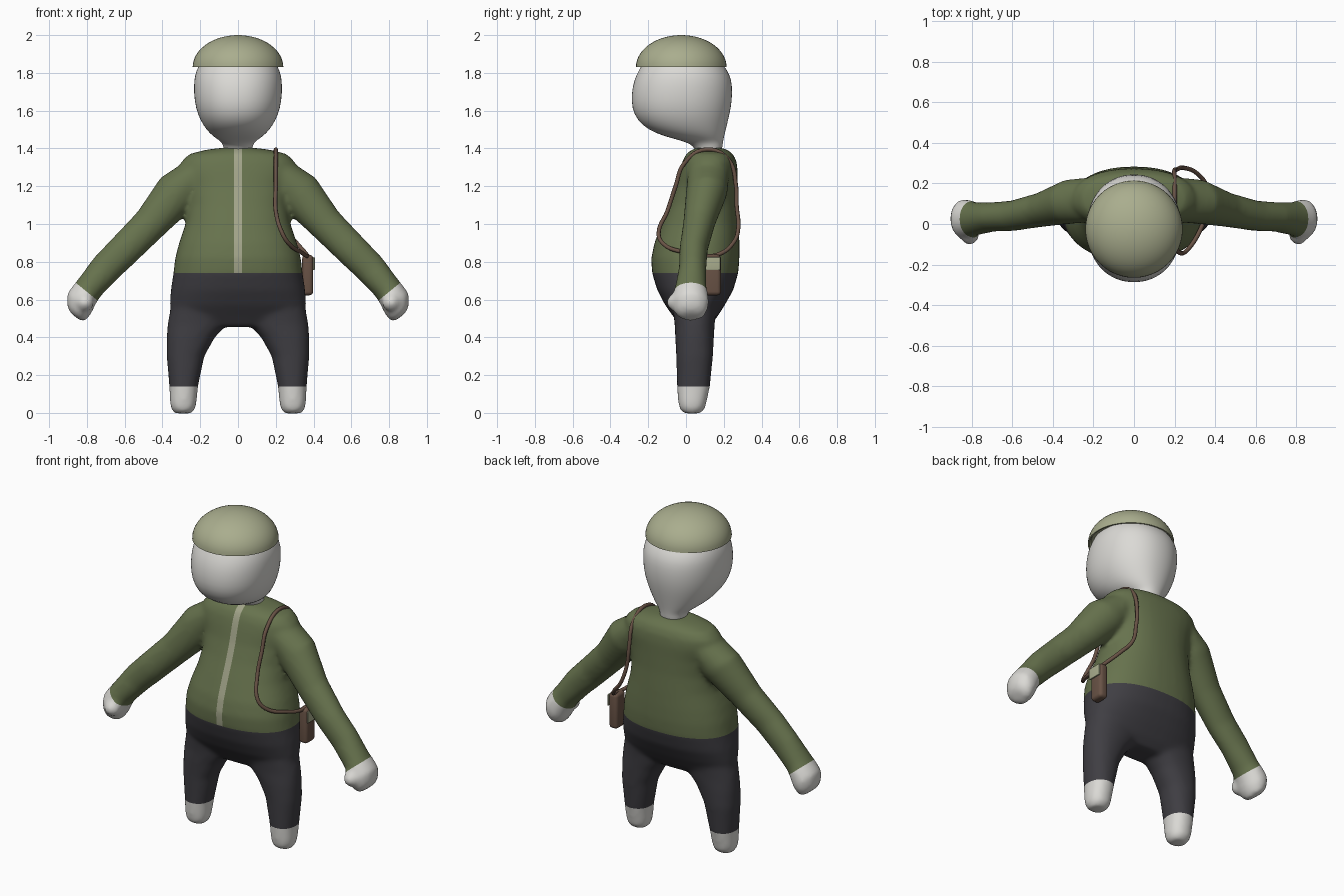
import bpy, bmesh, math
from mathutils import Vector

if "Cube" in bpy.data.objects:
    bpy.data.objects.remove(bpy.data.objects["Cube"])


def material(name, rgb):
    m = bpy.data.materials.new(name)
    m.use_nodes = True
    m.diffuse_color = (*rgb, 1)
    m.node_tree.nodes["Principled BSDF"].inputs["Base Color"].default_value = (*rgb, 1)
    return m


WHITE = material("pale skin", (0.71, 0.70, 0.67))
GREEN = material("olive jacket", (0.135, 0.17, 0.075))
PANTS = material("charcoal trousers", (0.05, 0.048, 0.056))
SAGE = material("sage cap", (0.40, 0.42, 0.27))
ZIP = material("zip beige", (0.36, 0.37, 0.25))
BROWN = material("brown leather", (0.14, 0.085, 0.06))


def loft(bm, rings, power=2.0, tilt=0.0, side=1, segs=40):
    """Closed skin through rings of (x, y, z, half width, half depth)."""
    loops = []
    for x, y, z, rx, ry in rings:
        loop = []
        for i in range(segs):
            a = math.tau * i / segs
            c, s = math.cos(a), math.sin(a)
            u = math.copysign(abs(c) ** (2 / power), c) * rx
            v = math.copysign(abs(s) ** (2 / power), s) * ry
            p = (side * (x + u * math.cos(tilt)), y + v, z + u * math.sin(tilt))
            loop.append(bm.verts.new(p))
        loops.append(loop)
    for a, b in zip(loops, loops[1:]):
        for i in range(segs):
            j = (i + 1) % segs
            bm.faces.new((a[i], a[j], b[j], b[i]))
    bm.faces.new(loops[0])
    bm.faces.new(loops[-1])


def upright(rows):
    """Rows of (z, centre x, half width, front y, back y) become rings."""
    return [(x, (f + b) / 2, z, w, (b - f) / 2) for z, x, w, f, b in rows]


def finish(name, bm, *mats):
    bmesh.ops.recalc_face_normals(bm, faces=bm.faces)
    mesh = bpy.data.meshes.new(name)
    bm.to_mesh(mesh)
    bm.free()
    ob = bpy.data.objects.new(name, mesh)
    bpy.context.collection.objects.link(ob)
    for m in mats:
        mesh.materials.append(m)
    return ob


def bake(ob):
    """Replace the object's mesh by its modified result."""
    bpy.context.view_layer.update()
    dg = bpy.context.evaluated_depsgraph_get()
    mesh = bpy.data.meshes.new_from_object(ob.evaluated_get(dg))
    ob.modifiers.clear()
    ob.data = mesh


def smooth(ob, angle=50):
    bpy.ops.object.select_all(action="DESELECT")
    ob.select_set(True)
    bpy.context.view_layer.objects.active = ob
    bpy.ops.object.shade_smooth_by_angle(angle=math.radians(angle))


# Body: torso, legs, arms and hands, blended into one skin
bm = bmesh.new()
loft(bm, upright([
    (.455, 0, .22, -.03, .12), (.50, 0, .345, -.06, .16), (.57, 0, .362, -.11, .205),
    (.65, 0, .356, -.152, .25), (.74, 0, .342, -.18, .277), (.82, 0, .333, -.184, .283),
    (.90, 0, .312, -.167, .283), (1.0, 0, .278, -.13, .28), (1.1, 0, .262, -.09, .275),
    (1.2, 0, .27, -.055, .274), (1.28, 0, .30, -.035, .274), (1.33, 0, .30, -.02, .268),
    (1.37, 0, .26, 0, .25), (1.393, 0, .17, .03, .22), (1.403, 0, .09, .05, .19)]), 2.3)
arm = [(.20, .12, 1.28, .09, .11), (.32, .11, 1.17, .118, .11), (.46, .07, 1.005, .094, .085),
       (.60, .04, .865, .089, .075), (.70, .035, .765, .085, .073), (.785, .025, .665, .075, .083),
       (.81, .025, .63, .077, .092), (.84, .025, .58, .083, .098), (.856, .025, .53, .066, .082),
       (.865, .025, .512, .035, .05)]
leg = upright([
    (-.003, .29, .045, -.01, .075), (.02, .29, .064, -.035, .1), (.06, .29, .071, -.042, .11),
    (.14, .2875, .076, -.048, .127), (.30, .278, .1, -.052, .143), (.40, .25, .128, -.057, .148),
    (.47, .215, .158, -.06, .152), (.55, .2, .158, -.07, .16)])
for side in (1, -1):
    loft(bm, arm, tilt=math.radians(40), side=side)
    loft(bm, leg, 2.2, side=side)
    thumb = bmesh.ops.create_icosphere(bm, subdivisions=3, radius=.048)["verts"]
    bmesh.ops.translate(bm, verts=thumb, vec=(side * .81, -.055, .585))
body = finish("body", bm)
remesh = body.modifiers.new("blend", "REMESH")
remesh.mode = "VOXEL"
remesh.voxel_size = .014
relax = body.modifiers.new("relax", "SMOOTH")
relax.factor = .5
relax.iterations = 10
bake(body)

# Clothing borders are cut into the skin, then coloured by region
bm = bmesh.new()
bm.from_mesh(body.data)
WRIST = Vector((.805, 0, .645))


def cut(co, no, keep):
    faces = [f for f in bm.faces if keep(f.calc_center_median())]
    geom = set(faces)
    for f in faces:
        geom.update(f.edges, f.verts)
    bmesh.ops.bisect_plane(bm, geom=list(geom), plane_co=co, plane_no=no, dist=1e-5)


for z in (.14, .74):
    cut((0, 0, z), (0, 0, 1), lambda c: abs(c.x) < .5)
for side in (1, -1):
    cut((side * WRIST.x, 0, WRIST.z), (side * .63, 0, -.77), lambda c: c.x * side > .6)
    cut((side * .02, 0, 0), (1, 0, 0), lambda c: abs(c.x) < .1 and c.y < .12 and c.z > .7)


def region(c):
    if abs(c.x) > .5:
        past = (abs(c.x) - WRIST.x) * .63 - (c.z - WRIST.z) * .77
        return 0 if past > 0 else 1
    if c.z < .74:
        return 0 if c.z < .14 else 2
    return 3 if abs(c.x) < .02 and c.y < .1 else 1


for f in bm.faces:
    f.material_index = region(f.calc_center_median())
bm.to_mesh(body.data)
bm.free()
body.data.materials.clear()
for m in (WHITE, GREEN, PANTS, ZIP):
    body.data.materials.append(m)
for f, old in zip(body.data.polygons, list(body.data.polygons)):
    f.material_index = region(f.center)
smooth(body, 80)

# Head with neck
bm = bmesh.new()
loft(bm, upright([
    (1.37, 0, .075, .05, .19), (1.41, 0, .075, .045, .192), (1.435, 0, .088, 0, .196),
    (1.455, 0, .118, -.08, .2), (1.48, 0, .15, -.16, .206), (1.52, 0, .183, -.232, .216),
    (1.58, 0, .214, -.277, .231), (1.65, 0, .231, -.291, .244), (1.73, 0, .235, -.284, .246),
    (1.79, 0, .229, -.264, .234), (1.84, 0, .209, -.235, .2), (1.90, 0, .17, -.2, .15),
    (1.95, 0, .09, -.1, .06)]), 2.15)
head = finish("head", bm, WHITE)
head.modifiers.new("round", "SUBSURF").levels = 1
bake(head)
smooth(head, 80)

# Domed cap with a recessed underside
bm = bmesh.new()
dome = [(0, -.025, 1.845, .222, .222), (0, -.025, 1.83, .232, .232)]
for i in range(14):
    a = math.radians(90) * i / 14
    dome.append((0, -.025, 1.83 + .17 * math.sin(a), .24 * math.cos(a), .24 * math.cos(a)))
dome.append((0, -.025, 2.0, .004, .004))
loft(bm, dome, segs=48)
smooth(finish("cap", bm, SAGE))

# Shoulder strap looping round the body to the bag
path = [(.20, .11, 1.395), (.20, -.01, 1.32), (.20, -.055, 1.2), (.20, -.098, 1.07),
        (.235, -.145, .95), (.27, -.12, .895), (.335, -.01, .85), (.365, .10, .83),
        (.362, .175, .84), (.31, .25, .90), (.245, .277, .98), (.21, .268, 1.1),
        (.20, .265, 1.2), (.20, .225, 1.34)]
curve = bpy.data.curves.new("shoulder_strap", "CURVE")
curve.dimensions = "3D"
curve.bevel_depth = .011
curve.bevel_resolution = 2
curve.resolution_u = 6
spline = curve.splines.new("BEZIER")
spline.bezier_points.add(len(path) - 1)
spline.use_cyclic_u = True
for point, co in zip(spline.bezier_points, path):
    point.co = co
    point.handle_left_type = point.handle_right_type = "AUTO"
curve.materials.append(BROWN)
strap = bpy.data.objects.new("shoulder_strap", curve)
bpy.context.collection.objects.link(strap)
for s in curve.splines:
    s.use_smooth = True


# Bag and its flap
def rounded_box(name, centre, size, bevel, mat):
    bm = bmesh.new()
    bmesh.ops.create_cube(bm, size=1)
    bmesh.ops.scale(bm, verts=bm.verts, vec=size)
    bmesh.ops.bevel(bm, geom=bm.edges[:], offset=bevel, segments=4, profile=.5, affect="EDGES")
    ob = finish(name, bm, mat)
    ob.location = centre
    smooth(ob, 40)


rounded_box("bag", (.369, .14, .73), (.058, .09, .215), .02, BROWN)
rounded_box("bag_flap", (.402, .139, .79), (.009, .086, .068), .003, SAGE)
